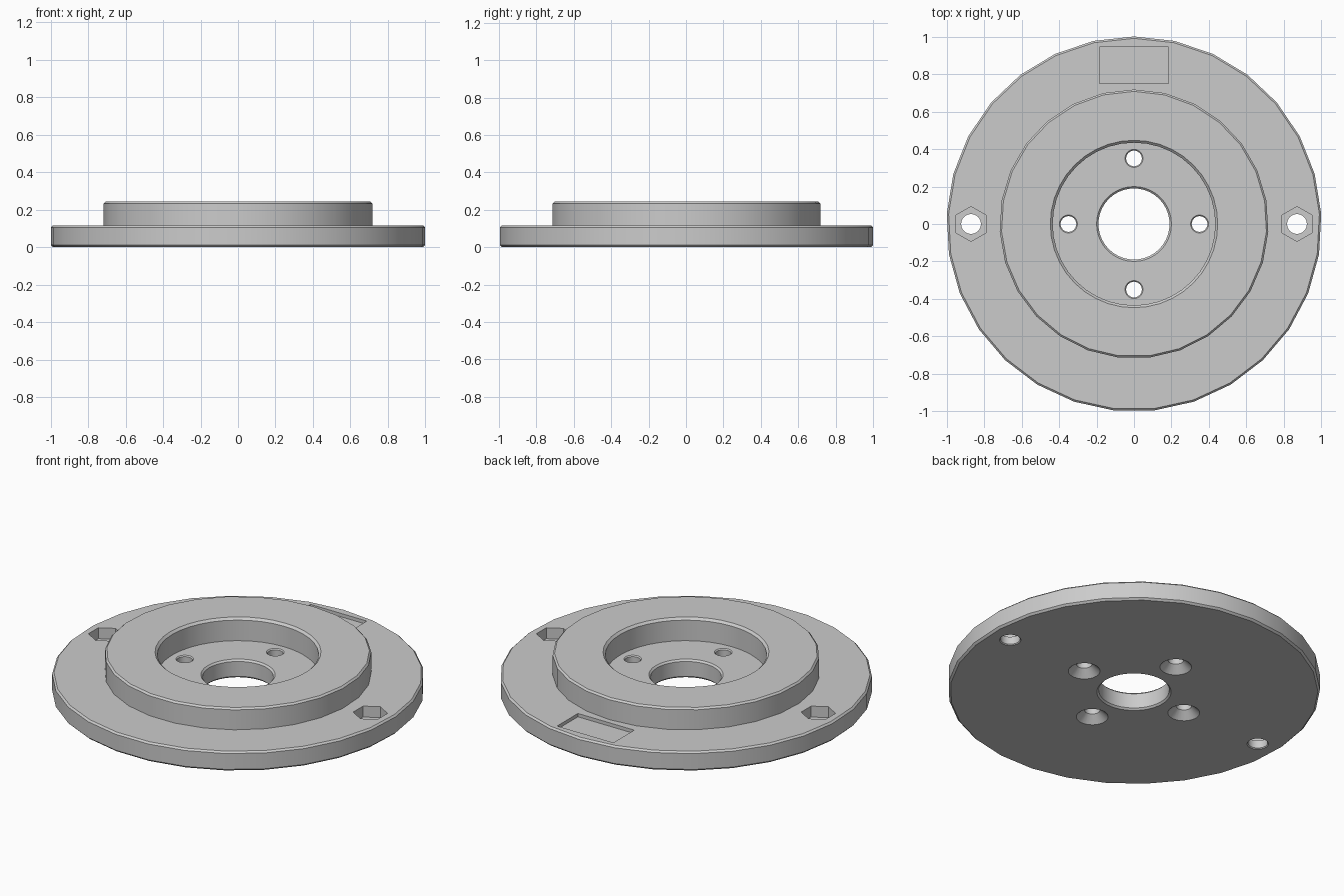
import bpy, bmesh
from math import sin, cos, pi

if "Cube" in bpy.data.objects:
    bpy.data.objects.remove(bpy.data.objects["Cube"])


def lathe(name, profile, sides, center=(0, 0)):
    """Closed turned solid from (radius, z) pairs, bottom to top; one corner points to +y."""
    bm = bmesh.new()
    rings = []
    for r, z in profile:
        ring = []
        for i in range(sides):
            a = pi / 2 + 2 * pi * i / sides
            ring.append(bm.verts.new((center[0] + r * cos(a), center[1] + r * sin(a), z)))
        rings.append(ring)
    bm.faces.new(rings[0][::-1])
    bm.faces.new(rings[-1])
    for lo, hi in zip(rings, rings[1:]):
        for i in range(sides):
            j = (i + 1) % sides
            bm.faces.new((lo[i], lo[j], hi[j], hi[i]))
    mesh = bpy.data.meshes.new(name)
    bm.to_mesh(mesh)
    bm.free()
    obj = bpy.data.objects.new(name, mesh)
    bpy.context.collection.objects.link(obj)
    return obj


def box(name, center, size):
    bpy.ops.mesh.primitive_cube_add(size=1, location=center)
    obj = bpy.context.object
    obj.name = name
    obj.scale = size
    return obj


FLANGE_Z, HUB_Z, FLOOR_Z = 0.115, 0.243, 0.108

# Chamfered flange disc and raised hub
flange = lathe("flanged_hub", [(0.99, 0), (1.001, 0.011), (1.001, FLANGE_Z - 0.01),
                               (0.991, FLANGE_Z)], 29)
hub = lathe("hub", [(0.718, 0.04), (0.718, HUB_Z - 0.01), (0.708, HUB_Z)], 27)

# Central recess with chamfered rim, and the stepped centre bore
cutters = [
    lathe("recess_cutter", [(0.434, FLOOR_Z), (0.434, HUB_Z - 0.013),
                            (0.447, HUB_Z), (0.447, 0.4)], 40),
    lathe("bore_cutter", [(0.2, -0.1), (0.2, 0), (0.19, 0.01), (0.19, FLOOR_Z - 0.01),
                          (0.2, FLOOR_Z), (0.2, 0.2)], 40),
]

# Four screw holes, countersunk from below
for i in range(4):
    a = i * pi / 2
    cutters.append(lathe("screw_cutter",
                         [(0.086, -0.1), (0.086, 0), (0.042, 0.042), (0.042, FLOOR_Z - 0.006),
                          (0.048, FLOOR_Z), (0.048, 0.2)],
                         24, (0.35 * cos(a), 0.35 * sin(a))))

# Two bolt holes with hexagonal nut pockets
for side in (-1, 1):
    spot = (side * 0.87, 0)
    cutters.append(lathe("nut_cutter", [(0.093, 0.05), (0.093, 0.2)], 6, spot))
    cutters.append(lathe("bolt_cutter", [(0.058, -0.1), (0.058, 0), (0.053, 0.005),
                                         (0.053, 0.1)], 24, spot))

# Shallow rectangular label pocket
cutters.append(box("label_cutter", (0, 0.848, 0.145), (0.37, 0.195, 0.1)))

# Combine everything into the single turned part
for tool, op in [(hub, 'UNION')] + [(c, 'DIFFERENCE') for c in cutters]:
    mod = flange.modifiers.new(tool.name, 'BOOLEAN')
    mod.object = tool
    mod.operation = op
    mod.solver = 'EXACT'
    tool.hide_render = True

bpy.ops.object.select_all(action='DESELECT')
flange.select_set(True)
bpy.context.view_layer.objects.active = flange
for mod in list(flange.modifiers):
    bpy.ops.object.modifier_apply(modifier=mod.name)
for tool in [hub] + cutters:
    bpy.data.objects.remove(tool)

bpy.ops.object.shade_smooth_by_angle(angle=pi / 6)
